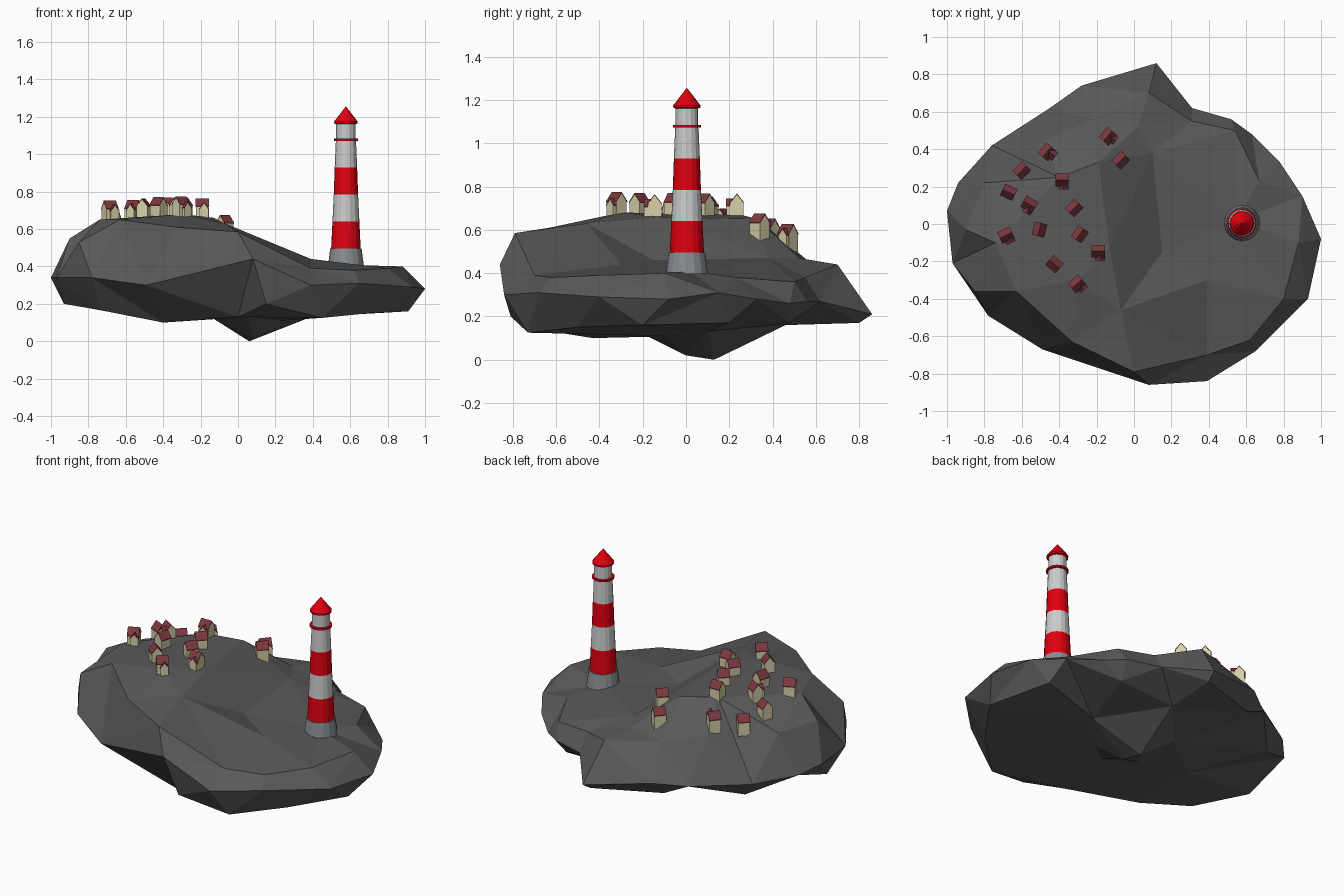
import bpy, bmesh, math
from mathutils import Vector, Matrix
from mathutils.geometry import delaunay_2d_cdt
from mathutils.bvhtree import BVHTree

if "Cube" in bpy.data.objects:
    bpy.data.objects.remove(bpy.data.objects["Cube"])


def material(name, rgb):
    m = bpy.data.materials.new(name)
    m.diffuse_color = (*rgb, 1)
    m.use_nodes = True
    m.node_tree.nodes["Principled BSDF"].inputs["Base Color"].default_value = m.diffuse_color
    return m


def finish(bm, name, mat):
    bmesh.ops.recalc_face_normals(bm, faces=bm.faces[:])
    me = bpy.data.meshes.new(name)
    bm.to_mesh(me)
    bm.free()
    ob = bpy.data.objects.new(name, me)
    bpy.context.collection.objects.link(ob)
    me.materials.append(mat)
    return ob


RED = material("signal_red", (0.75, 0.0, 0.005))
WHITE = material("white_paint", (0.8, 0.8, 0.8))
STONE = material("base_stone", (0.25, 0.27, 0.29))
ROCK = material("dark_rock", (0.1, 0.1, 0.1))
CREAM = material("cream_wall", (0.68, 0.63, 0.4))
TILE = material("roof_tile", (0.2, 0.04, 0.05))

# Rock: outer rim, with upper and lower surfaces triangulated inside it
rim = [(1, -.08, .28), (.9, .15, .31), (.78, .33, .28), (.63, .48, .26), (.52, .56, .27),
       (.31, .62, .27), (.12, .86, .21), (-.28, .74, .28), (-.45, .62, .26), (-.76, .42, .28),
       (-.94, .22, .31), (-1, .07, .34), (-.97, -.21, .34), (-.78, -.49, .34),
       (-.49, -.67, .3), (.08, -.86, .44), (.39, -.84, .3), (.65, -.68, .31), (.93, -.4, .29)]
upper = [(.88, -.1, .40), (.67, .23, .38), (.54, .5, .36), (.31, .55, .38), (.02, .52, .47),
         (.08, .7, .44), (-.22, .56, .46), (-.47, .45, .52), (-.8, .22, .54), (-.9, -.03, .55),
         (-.85, -.36, .53), (-.74, -.1, .65), (-.63, -.36, .65), (-.33, -.63, .61),
         (0, -.79, .585), (-.4, .25, .67), (-.19, .33, .65), (-.3, -.3, .68),
         (-.07, -.46, .63), (-.13, -.13, .66), (.1, .38, .47), (.15, -.15, .46),
         (.39, -.3, .44), (.39, -.7, .39), (.62, -.62, .38), (.8, -.4, .39), (.55, .02, .41)]
lower = [(-.93, -.08, .2), (-.73, -.35, .165), (-.4, -.43, .1), (0, -.62, .13),
         (.15, -.81, .2), (.45, -.73, .125), (.7, -.5, .15), (.91, -.2, .16), (.8, .2, .17),
         (.5, .48, .17), (.11, .8, .17), (-.3, .65, .19), (-.68, .38, .18), (.06, .13, 0),
         (.08, 0, .02), (-.13, -.1, .12), (.05, -.22, .13), (.22, -.1, .11), (.39, .1, .13),
         (.1, .46, .16), (-.13, .2, .12), (-.4, 0, .11)]


def surface(inner):
    pts = rim + inner
    n = len(rim)
    out = delaunay_2d_cdt([Vector(p[:2]) for p in pts], [], [list(range(n))[::-1]], 1, 1e-5)
    return [[pts[out[3][i][0]] for i in f] for f in out[2]]


bm = bmesh.new()
for tri in surface(upper) + surface(lower):
    bm.faces.new([bm.verts.new(p) for p in tri])
bmesh.ops.remove_doubles(bm, verts=bm.verts[:], dist=1e-5)
bmesh.ops.recalc_face_normals(bm, faces=bm.faces[:])
ground = BVHTree.FromBMesh(bm)
finish(bm, "rock_island", ROCK)


# Lighthouse: each part is a lathed (radius, height) profile
def lathe(name, profile, mat, sides=16, at=(.577, .004)):
    bm = bmesh.new()
    rings = []
    for r, z in profile:
        rings.append([bm.verts.new((at[0] + r * math.cos(2 * math.pi * i / sides),
                                    at[1] + r * math.sin(2 * math.pi * i / sides), z))
                      for i in range(sides)])
    for a, b in zip(rings, rings[1:]):
        for i in range(sides):
            j = (i + 1) % sides
            bm.faces.new((a[i], a[j], b[j], b[i]))
    bm.faces.new(rings[0][::-1])
    bm.faces.new(rings[-1])
    return finish(bm, name, mat)


lathe("lighthouse_base", [(.097, .395), (.084, .495)], STONE)
bands = [(.079, .495), (.072, .64), (.065, .785), (.06, .93), (.054, 1.07)]
for i, (a, b) in enumerate(zip(bands, bands[1:])):
    lathe(f"tower_band_{i + 1}", [a, b], WHITE if i % 2 else RED)
lathe("lantern_room", [(.052, 1.07), (.052, 1.17)], WHITE)
lathe("gallery_ring", [(.055, 1.072), (.065, 1.072), (.065, 1.084), (.055, 1.084)], RED)
lathe("lighthouse_roof", [(.05, 1.16), (.063, 1.165), (.063, 1.175), (.001, 1.255)], RED)


# Village: gabled house = wall prism plus chevron roof
def prism(bm, section, length, mat):
    ends = [[bm.verts.new(mat @ Vector((s * length / 2, y, z))) for y, z in section]
            for s in (-1, 1)]
    n = len(section)
    for i in range(n):
        j = (i + 1) % n
        bm.faces.new((ends[0][i], ends[0][j], ends[1][j], ends[1][i]))
    bm.faces.new(ends[0][::-1])
    bm.faces.new(ends[1])


def house(x, y, deg, length=.07, k=1.0):
    z = ground.ray_cast(Vector((x, y, 2)), Vector((0, 0, -1)))[0].z
    mat = Matrix.Translation((x, y, z)) @ Matrix.Rotation(math.radians(deg), 4, 'Z')
    w, e, t = .031 * k, .055 * k, .093 * k
    prism(walls, [(-w, -.03), (w, -.03), (w, e), (0, t), (-w, e)], length, mat)
    o = w + .003
    prism(roofs, [(-o, e - .003), (0, t), (o, e - .003), (o, e + .002), (0, t + .006),
                  (-o, e + .002)], length + .002, mat)


walls, roofs = bmesh.new(), bmesh.new()
# x, y, ridge angle, has a side wing
village = [(-.67, .17, -25, 0), (-.60, .285, 45, 0), (-.465, .385, 50, 1), (-.14, .47, 50, 1),
           (-.07, .34, 45, 0), (-.385, .235, 0, 1), (-.56, .105, -30, 1), (-.32, .085, 45, 0),
           (-.505, -.03, 75, 0), (-.685, -.06, 25, 1), (-.29, -.055, 55, 0),
           (-.19, -.145, 0, 1), (-.425, -.215, -40, 0), (-.305, -.32, 40, 1)]
for x, y, deg, wing in village:
    house(x, y, deg)
    if wing:
        a = math.radians(deg - 70)
        house(x + .025 * math.cos(a), y + .025 * math.sin(a), deg + 90, .05, .75)
finish(walls, "house_walls", CREAM)
finish(roofs, "house_roofs", TILE)
